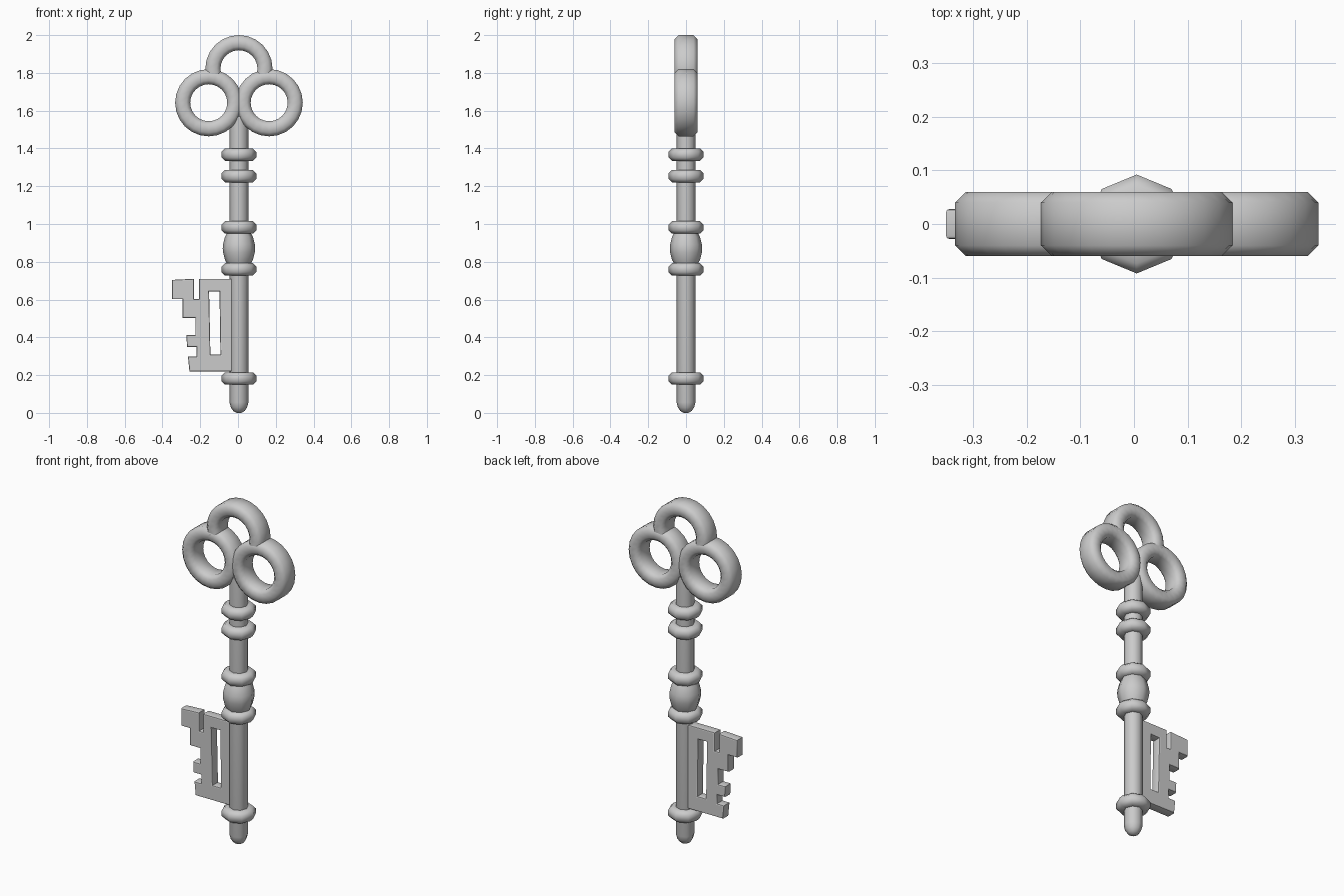
import bpy, bmesh
from math import sin, cos, pi, radians

if "Cube" in bpy.data.objects:
    bpy.data.objects.remove(bpy.data.objects["Cube"])

CX = 0.005   # axis of the shaft


def finish(name, bm, angle=60):
    bmesh.ops.recalc_face_normals(bm, faces=bm.faces)
    me = bpy.data.meshes.new(name)
    bm.to_mesh(me)
    bm.free()
    ob = bpy.data.objects.new(name, me)
    bpy.context.collection.objects.link(ob)
    smooth(ob, angle)
    return ob


def smooth(ob, angle):
    bpy.ops.object.select_all(action='DESELECT')
    ob.select_set(True)
    bpy.context.view_layer.objects.active = ob
    bpy.ops.object.shade_smooth_by_angle(angle=radians(angle))


def bridge(bm, a, b):
    n = len(a)
    for i in range(n):
        bm.faces.new((a[i], a[(i + 1) % n], b[(i + 1) % n], b[i]))


def lathe(name, profile, z0=0, sides=8):
    """Turned part around the shaft axis, profile of (radius, z)."""
    bm = bmesh.new()
    loops = [[bm.verts.new((CX + r * cos(2 * pi * i / sides),
                            r * sin(2 * pi * i / sides), z0 + z))
              for i in range(sides)] for r, z in profile]
    for a, b in zip(loops, loops[1:]):
        bridge(bm, a, b)
    bm.faces.new(loops[0])
    bm.faces.new(loops[-1])
    return finish(name, bm)


def ring(name, x, z, start=0, end=360, steps=24, radius=0.138):
    """Ring or arc in the XZ plane with a chamfered cross-section."""
    section = [(.04, -.04), (.04, .04), (.02, .06), (-.02, .06),
               (-.04, .04), (-.04, -.04), (-.02, -.06), (.02, -.06)]
    closed = end - start == 360
    bm = bmesh.new()
    loops = []
    for i in range(steps if closed else steps + 1):
        a = radians(start + (end - start) * i / steps)
        loops.append([bm.verts.new((x + (radius + d) * cos(a), y,
                                    z + (radius + d) * sin(a))) for d, y in section])
    for a, b in zip(loops, loops[1:]):
        bridge(bm, a, b)
    if closed:
        bridge(bm, loops[-1], loops[0])
    else:
        bm.faces.new(loops[0])
        bm.faces.new(loops[-1])
    return finish(name, bm)


# Shaft with rounded tip
lathe("shaft", [(.012, 0), (.03, .01), (.043, .029), (.05, .056), (.05, 1.57)])

# Collars along the shaft
for i, z in enumerate((.182, .76, .982, 1.253, 1.367)):
    lathe(f"collar_{i + 1}", [(.045, -.033), (.074, -.033), (.092, -.015),
                              (.092, .015), (.074, .033), (.045, .033)], z)

# Barrel-shaped swelling between two collars
lathe("barrel", [(.055, .775), (.074, .81), (.084, .85), (.086, .871),
                 (.084, .892), (.074, .932), (.055, .967)])

# Trefoil bow: two full rings and a top arc
for side, sx in (("left", -1), ("right", 1)):
    ring("bow_ring_" + side, CX + sx * .16, 1.642)
ring("bow_arc_top", CX, 1.822, -15, 195, 14)

# Toothed bit with a window, extruded from its outline
outline = [(-.02, .71), (-.206, .71), (-.206, .603), (-.233, .603), (-.233, .71),
           (-.35, .704), (-.35, .602), (-.293, .602), (-.293, .503), (-.226, .503),
           (-.226, .413), (-.273, .413), (-.27, .35), (-.22, .35), (-.22, .299),
           (-.265, .299), (-.257, .22), (-.02, .22)]
window = [(-.153, .642), (-.098, .642), (-.093, .308), (-.146, .308)]
cu = bpy.data.curves.new("bit", 'CURVE')
cu.dimensions = '2D'
cu.fill_mode = 'BOTH'
for pts in (outline, window):
    sp = cu.splines.new('POLY')
    sp.points.add(len(pts) - 1)
    for p, (x, z) in zip(sp.points, pts):
        p.co = (x, z, 0, 1)
    sp.use_cyclic_u = True
cu.extrude = .021
cu.bevel_depth = .007
cu.bevel_resolution = 1
cu.offset = -.007
bit = bpy.data.objects.new("bit", cu)
bit.rotation_euler.x = pi / 2
bpy.context.collection.objects.link(bit)
bpy.ops.object.select_all(action='DESELECT')
bit.select_set(True)
bpy.context.view_layer.objects.active = bit
bpy.ops.object.convert(target='MESH')
smooth(bpy.context.view_layer.objects.active, 40)
